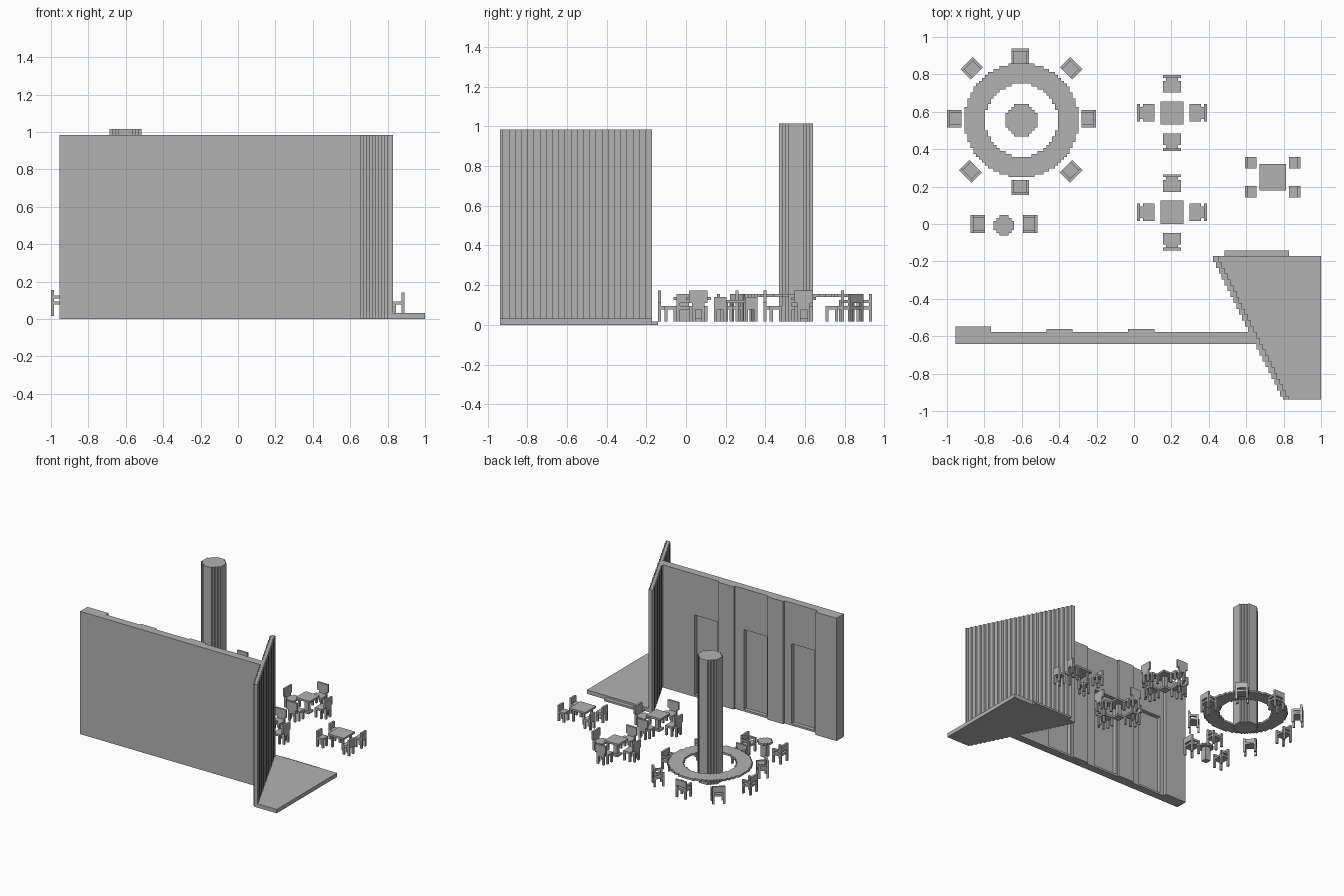
import bpy, bmesh, math
from mathutils import Matrix, Vector

if "Cube" in bpy.data.objects:
    bpy.data.objects.remove(bpy.data.objects["Cube"])

U = 1 / 64  # block size: the whole model sits on a 128-block grid

grey = bpy.data.materials.new("stone grey")
grey.diffuse_color = (0.45, 0.45, 0.45, 1)
grey.use_nodes = True
grey.node_tree.nodes["Principled BSDF"].inputs["Base Color"].default_value = grey.diffuse_color


def finish(name, bm):
    bmesh.ops.scale(bm, vec=(U, U, U), verts=bm.verts)
    mesh = bpy.data.meshes.new(name)
    bm.to_mesh(mesh)
    bm.free()
    mesh.materials.append(grey)
    ob = bpy.data.objects.new(name, mesh)
    bpy.context.collection.objects.link(ob)
    return ob


def boxes(name, parts, x=0, y=0, turn=0):
    """Join boxes (x0, x1, y0, y1, z0, z1), turned about z and moved to x, y."""
    bm = bmesh.new()
    place = Matrix.Translation((x, y, 0)) @ Matrix.Rotation(math.radians(turn), 4, 'Z')
    for x0, x1, y0, y1, z0, z1 in parts:
        mid = Vector((x0 + x1, y0 + y1, z0 + z1)) / 2
        size = Matrix.Diagonal((x1 - x0, y1 - y0, z1 - z0, 1))
        bmesh.ops.create_cube(bm, size=1, matrix=place @ Matrix.Translation(mid) @ size)
    return finish(name, bm)


def prism(name, cells, z0, z1):
    """Extrude a set of grid cells, keeping only the outer faces."""
    bm = bmesh.new()
    verts = {}

    def v(x, y, z):
        if (x, y, z) not in verts:
            verts[x, y, z] = bm.verts.new((x, y, z))
        return verts[x, y, z]

    for i, j in cells:
        c = [(i, j), (i + 1, j), (i + 1, j + 1), (i, j + 1)]
        bm.faces.new([v(*p, z1) for p in c])
        bm.faces.new([v(*p, z0) for p in reversed(c)])
        for k, (dx, dy) in enumerate([(0, -1), (1, 0), (0, 1), (-1, 0)]):
            if (i + dx, j + dy) not in cells:
                a, b = c[k], c[(k + 1) % 4]
                bm.faces.new([v(*a, z0), v(*b, z0), v(*b, z1), v(*a, z1)])
    bmesh.ops.dissolve_limit(bm, angle_limit=0.01, verts=bm.verts, edges=bm.edges)
    return finish(name, bm)


def disc(cx, cy, d):
    """Cells of a blocky circle of odd width d around cell cx, cy."""
    r = d // 2
    return {(cx + i, cy + j) for i in range(-r, r + 1) for j in range(-r, r + 1)
            if i * i + j * j <= (d / 2) ** 2}


def rect(x0, x1, y0, y1):
    return {(i, j) for i in range(x0, x1) for j in range(y0, y1)}


# Main wall: raised piers, with door recesses in the lower layer
plan = rect(-61, 42, -41, -37) | rect(-61, -49, -37, -35)
plan |= rect(-30, -21, -37, -36) | rect(-2, 7, -37, -36)
doors = set()
for x in (-47, -20, 8):
    doors |= rect(x, x + 13, -39, -37)
prism("wall_base", plan, 0, 1)
prism("wall_lower", plan - doors, 1, 42)
prism("wall_upper", plan, 42, 63)

# Slanted stepped wall and the platform behind it
slant, floor = set(), set()
for j in range(-60, -11):
    x = 27 + (-12 - j) // 2
    slant |= rect(x, x + 2, j, j + 1)
    floor |= rect(x + 2, 64, j, j + 1)
prism("slanted_wall", slant, 0, 63)
prism("platform", floor, 0, 2)
prism("platform_step", rect(31, 53, -11, -9), 0, 1)

# Round pillar and the ring table around it
prism("pillar", disc(-39, 35, 11), 1, 65)
prism("ring_table", disc(-39, 35, 39) - disc(-39, 35, 25), 9, 10)

# Armchair: back at +y
armchair = [(-3, 3, -2.5, 2.5, 5, 6), (-3, 3, 1.5, 2.5, 7, 10)]
for s in (-3, 2):
    armchair += [(s, s + 1, -2.5, -1.5, 1, 7), (s, s + 1, 1.5, 2.5, 1, 7),
                 (s, s + 1, -2.5, 1.5, 7, 8)]
for x, y, turn in [(-39, 57.5, 0), (-61.5, 36, 90), (-39, 12.5, 180), (-15.5, 36, -90),
                   (-55.5, 53.3, 45), (-56, 18, 135), (-21.5, 18, -135), (-21.5, 53.3, -45),
                   (-53.5, 0, 90), (-35.5, 0, -90)]:
    boxes("armchair", armchair, x, y, turn)

# Small round table between two armchairs
prism("round_table_top", disc(-45, -1, 7), 8, 9)
prism("round_table_stem", disc(-45, -1, 3), 1, 8)

# Dining sets: square table with four chairs facing it
dining_chair = [(-3, 3, -3, 1, 5, 6), (-2, 2, 1, 2, 5, 6), (-3, 3, 2, 3, 7, 11),
                (-2, 2, 2, 3, 5, 7)]
for s in (-3, 2):
    dining_chair += [(s, s + 1, -3, -2, 1, 5), (s, s + 1, 0, 1, 1, 5)]
dining_chair += [(-2, -1, 2, 3, 1, 5), (1, 2, 2, 3, 1, 5)]
for cy in (38, 4):
    boxes("square_table", [(-4, 4, -4, 4, 8, 9), (-1, 1, -1, 1, 2, 8), (-2, 2, -2, 2, 1, 2)], 13, cy)
    for x, y, turn in [(0, 10, 0), (-9, 0, 90), (0, -10, 180), (9, 0, -90)]:
        boxes("dining_chair", dining_chair, 13 + x, cy + y, turn)

# Low table with four small chairs
low_table = [(-4.5, 4.5, -4.5, 4.5, 7, 8)]
small_chair = [(-2, 2, -2, 2, 5, 6), (-2, 2, 1, 2, 6, 9)]
for sx in (0, 1):
    for sy in (0, 1):
        lx, ly = -3.5 + 6 * sx, -3.5 + 6 * sy
        low_table.append((lx, lx + 1, ly, ly + 1, 1, 7))
        lx, ly = -2 + 3 * sx, -2 + 3 * sy
        small_chair.append((lx, lx + 1, ly, ly + 1, 1, 5))
boxes("low_table", low_table, 47.5, 16)
for y in (11, 21):
    boxes("small_chair", small_chair, 40, y, 90)
    boxes("small_chair", small_chair, 55, y, -90)
